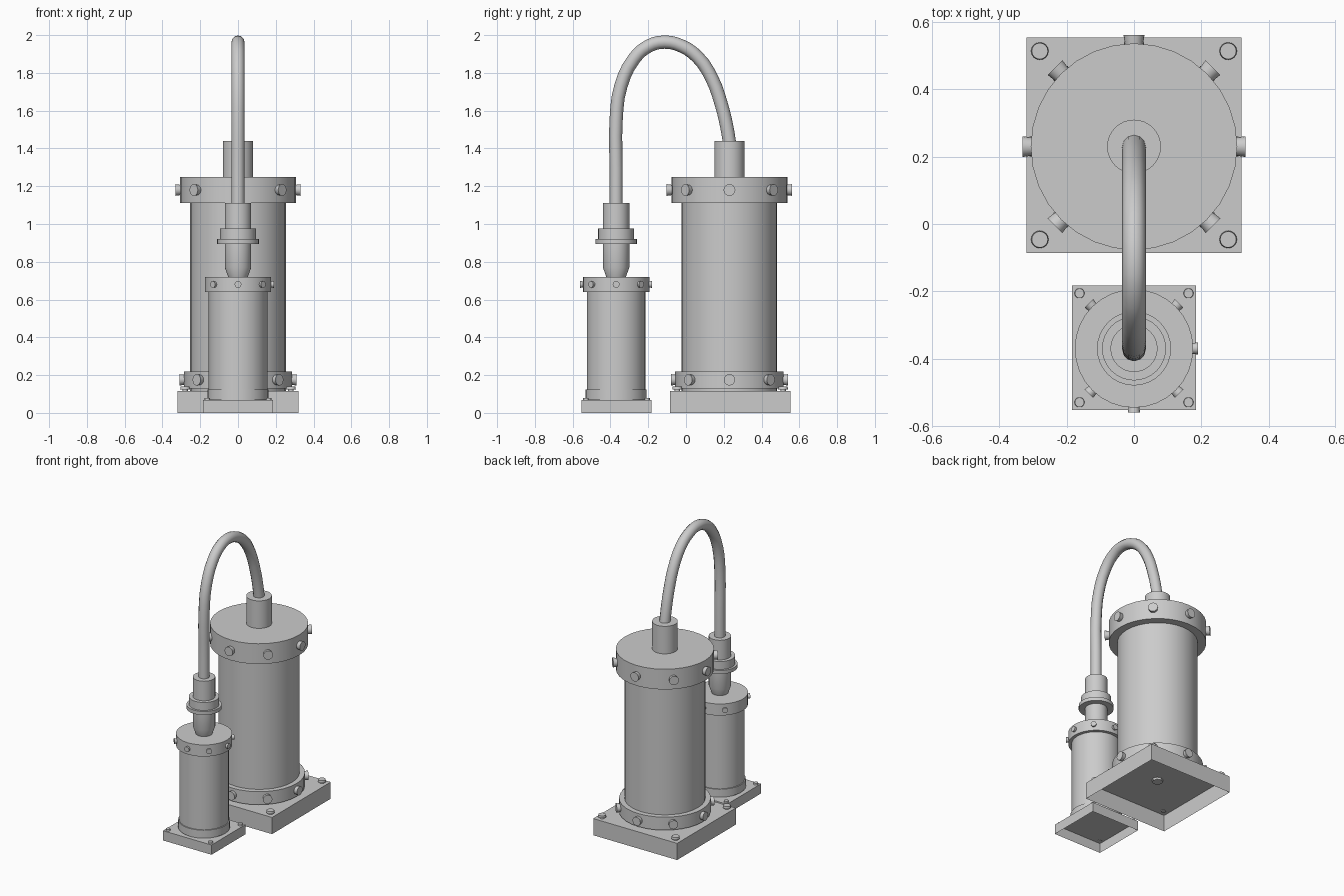
import bpy, bmesh, math
from mathutils import Matrix, Vector

if "Cube" in bpy.data.objects:
    bpy.data.objects.remove(bpy.data.objects["Cube"])

BIG_Y, SMALL_Y = 0.23, -0.37


def finish(bm, name, smooth=True):
    bmesh.ops.recalc_face_normals(bm, faces=bm.faces)
    me = bpy.data.meshes.new(name)
    bm.to_mesh(me)
    bm.free()
    ob = bpy.data.objects.new(name, me)
    bpy.context.collection.objects.link(ob)
    if smooth:
        bpy.ops.object.select_all(action='DESELECT')
        ob.select_set(True)
        bpy.context.view_layer.objects.active = ob
        bpy.ops.object.shade_smooth_by_angle(angle=math.radians(35))
    return ob


def lathe(name, profile, y, segs=32):
    """Revolve (radius, z) points around a vertical axis at (0, y)."""
    bm = bmesh.new()
    vs = [bm.verts.new((r, 0, z)) for r, z in profile]
    es = [bm.edges.new(p) for p in zip(vs, vs[1:])]
    bmesh.ops.spin(bm, geom=vs + es, cent=(0, 0, 0), axis=(0, 0, 1),
                   angle=math.tau, steps=segs, use_merge=True)
    bmesh.ops.remove_doubles(bm, verts=bm.verts, dist=1e-4)
    bmesh.ops.translate(bm, verts=bm.verts, vec=(0, y, 0))
    return finish(bm, name)


def flange(name, inner, outer, z0, z1, y):
    return lathe(name, [(inner, z0), (outer, z0), (outer, z1), (inner, z1)], y)


def open_base(name, half, h, y):
    """Thin plate box, open underneath."""
    bm = bmesh.new()
    bmesh.ops.create_cube(bm, size=1, matrix=Matrix.Translation((0, y, h / 2))
                          @ Matrix.Diagonal((2 * half, 2 * half, h, 1)))
    bottom = [f for f in bm.faces if f.calc_center_median().z < 1e-4]
    bmesh.ops.delete(bm, geom=bottom, context='FACES_ONLY')
    return finish(bm, name, False)


def bolts(name, placements, r_in, r_out, length):
    """Tapered round bolts, each given as a (centre, direction) pair."""
    bm = bmesh.new()
    for pos, d in placements:
        rot = Vector((0, 0, 1)).rotation_difference(Vector(d)).to_matrix().to_4x4()
        bmesh.ops.create_cone(bm, cap_ends=True, segments=16, radius1=r_in,
                              radius2=r_out, depth=length,
                              matrix=Matrix.Translation(pos) @ rot)
    return finish(bm, name)


def radial(radius, z, y, steps=range(8)):
    out = []
    for i in steps:
        d = Vector((math.cos(i * math.pi / 4), math.sin(i * math.pi / 4), 0))
        out.append((d * radius + Vector((0, y, z)), d))
    return out


def corners(off, z, y):
    return [((sx * off, y + sy * off, z), (0, 0, 1)) for sx in (-1, 1) for sy in (-1, 1)]


# Large unit
open_base("large_base", 0.32, 0.115, BIG_Y + 0.004)
bolts("large_base_bolt_stems", corners(0.28, 0.12, BIG_Y + 0.004), 0.015, 0.015, 0.02)
bolts("large_base_bolts", corners(0.28, 0.132, BIG_Y + 0.004), 0.026, 0.024, 0.015)
lathe("large_body", [(0.253, 0.115), (0.253, 1.12)], BIG_Y)
flange("large_lower_flange", 0.25, 0.287, 0.13, 0.22, BIG_Y)
lathe("large_cap", [(0.25, 1.11), (0.307, 1.11), (0.307, 1.25), (0, 1.25)], BIG_Y)
lathe("large_neck", [(0.08, 1.25), (0.08, 1.44), (0, 1.44)], BIG_Y)
bolts("large_cap_bolts", radial(0.31, 1.18, BIG_Y), 0.025, 0.031, 0.044)
bolts("large_lower_bolts", radial(0.289, 0.175, BIG_Y), 0.025, 0.03, 0.042)
# plug showing on the underside of the large base
lathe("underside_plug", [(0, 0.1), (0.035, 0.1), (0.035, 0.115)], BIG_Y, 8)

# Small unit
open_base("small_base", 0.185, 0.067, SMALL_Y + 0.002)
bolts("small_base_bolts", corners(0.162, 0.072, SMALL_Y + 0.002), 0.015, 0.014, 0.014)
lathe("small_body", [(0.155, 0.067), (0.155, 0.65)], SMALL_Y)
flange("small_lower_ring", 0.154, 0.162, 0.072, 0.125, SMALL_Y)
lathe("small_cap", [(0.154, 0.64), (0.176, 0.64), (0.176, 0.72), (0, 0.72)], SMALL_Y)
bolts("small_cap_bolts", radial(0.178, 0.68, SMALL_Y, [0, 1, 2, 3, 5, 6, 7]),
      0.015, 0.018, 0.024)

# Stepped hose connector on the small unit
lathe("hose_connector", [(0.052, 0.72), (0.07, 0.77), (0.07, 0.895), (0.11, 0.895),
                         (0.11, 0.92), (0.095, 0.92), (0.095, 0.975), (0.07, 0.975),
                         (0.07, 1.11), (0, 1.11)], SMALL_Y)

# Arched hose joining both units
path = [(-0.37, 1.08), (-0.37, 1.3), (-0.37, 1.55), (-0.345, 1.73), (-0.275, 1.875),
        (-0.2, 1.941), (-0.115, 1.963), (-0.025, 1.943), (0.06, 1.885), (0.135, 1.775),
        (0.188, 1.63), (0.215, 1.52), (0.232, 1.42)]
cu = bpy.data.curves.new("hose", 'CURVE')
cu.dimensions = '3D'
cu.bevel_depth = 0.035
cu.bevel_resolution = 4
cu.resolution_u = 3
sp = cu.splines.new('BEZIER')
sp.bezier_points.add(len(path) - 1)
for bp, (y, z) in zip(sp.bezier_points, path):
    bp.co = (0, y, z)
    bp.handle_left_type = bp.handle_right_type = 'AUTO'
bpy.context.collection.objects.link(bpy.data.objects.new("hose", cu))
